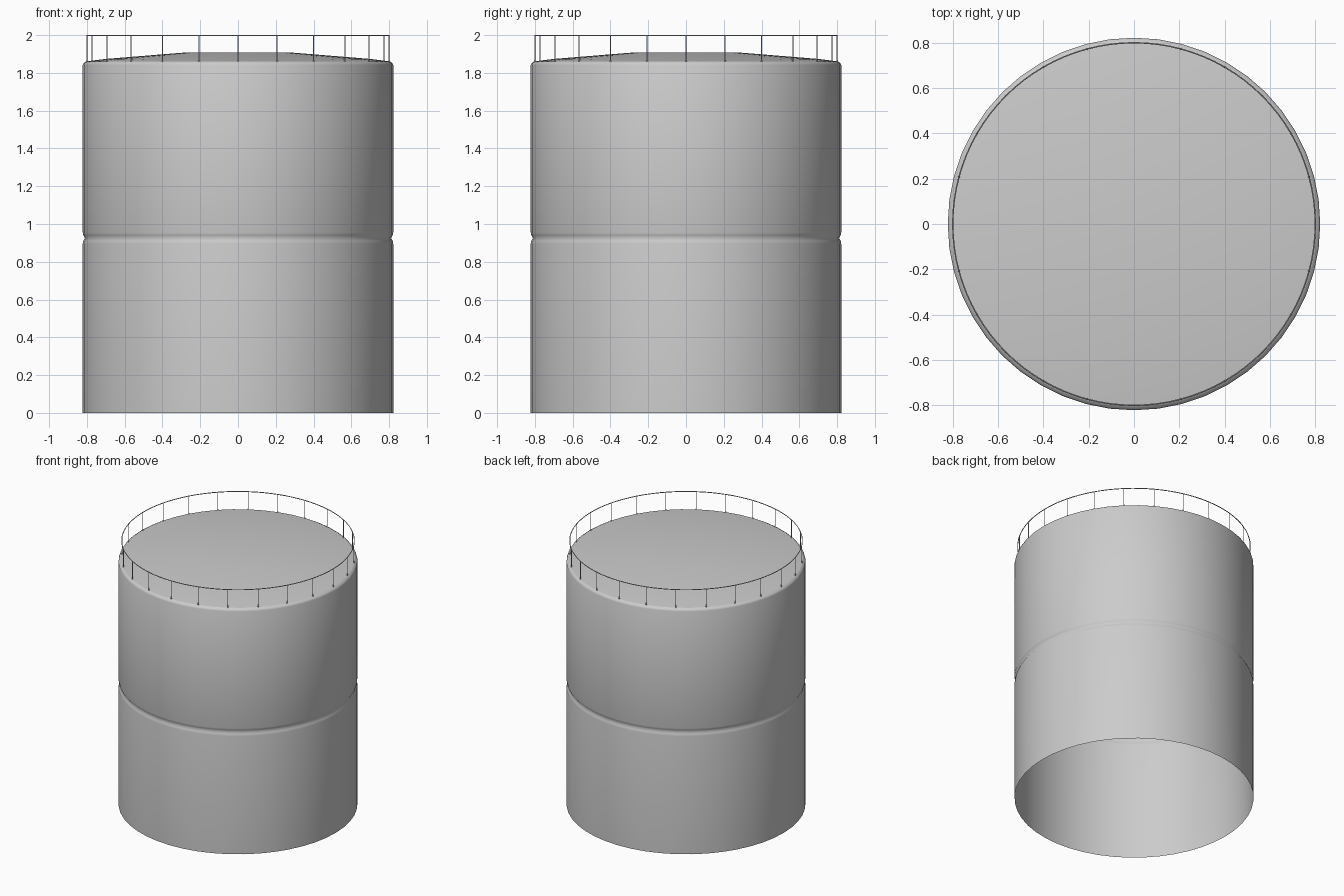
import bpy, bmesh, math
from mathutils import Matrix, Vector

if "Cube" in bpy.data.objects:
    bpy.data.objects.remove(bpy.data.objects["Cube"])

SIDES = 48
RAIL_R = 0.80


def finish(bm, name, angle=40):
    bmesh.ops.recalc_face_normals(bm, faces=bm.faces)
    mesh = bpy.data.meshes.new(name)
    bm.to_mesh(mesh)
    bm.free()
    ob = bpy.data.objects.new(name, mesh)
    bpy.context.collection.objects.link(ob)
    bpy.ops.object.select_all(action='DESELECT')
    ob.select_set(True)
    bpy.context.view_layer.objects.active = ob
    bpy.ops.object.shade_smooth_by_angle(angle=math.radians(angle))
    return ob


def lathe(name, profile, sides, closed=False, angle=40):
    """Revolve (radius, z) points about z; a radius of 0 makes a centre point."""
    bm = bmesh.new()
    rings = []
    for r, z in profile:
        if r == 0:
            rings.append([bm.verts.new((0, 0, z))] * sides)
        else:
            rings.append([bm.verts.new((r * math.cos(math.tau * i / sides),
                                        r * math.sin(math.tau * i / sides), z))
                          for i in range(sides)])
    pairs = list(zip(rings, rings[1:]))
    if closed:
        pairs.append((rings[-1], rings[0]))
    for a, b in pairs:
        for i in range(sides):
            j = (i + 1) % sides
            loop = list(dict.fromkeys((a[i], a[j], b[j], b[i])))
            bm.faces.new(loop)
    return finish(bm, name, angle)


# Tank wall with the pinched seam halfway up, open underneath
lathe("tank_shell", [(0.822, 0), (0.822, 0.895), (0.819, 0.91), (0.811, 0.925),
                     (0.819, 0.94), (0.822, 0.955), (0.822, 1.842),
                     (0.817, 1.853), (0.803, 1.861)], SIDES, angle=60)

# Shallow conical roof with a flat middle
lathe("roof", [(0.803, 1.861), (0.70, 1.874), (0.28, 1.908), (0, 1.908)], SIDES)


# Thin handrail hoop
def hoop(name, z, r):
    section = [(RAIL_R + r * math.cos(math.tau * k / 6),
                z + r * math.sin(math.tau * k / 6)) for k in range(6)]
    lathe(name, section, 96, closed=True, angle=70)


hoop("handrail", 1.997, 0.003)

# Railing posts with small flared feet, every 15 degrees
bm = bmesh.new()
for i in range(24):
    a = math.tau * i / 24
    base = Vector((RAIL_R * math.cos(a), RAIL_R * math.sin(a), 0))
    for r1, r2, z0, z1 in ((0.0025, 0.0025, 1.86, 1.997), (0.005, 0.003, 1.858, 1.87)):
        bmesh.ops.create_cone(bm, cap_ends=True, segments=6, radius1=r1, radius2=r2,
                              depth=z1 - z0,
                              matrix=Matrix.Translation(base + Vector((0, 0, (z0 + z1) / 2))))
finish(bm, "railing_posts")
